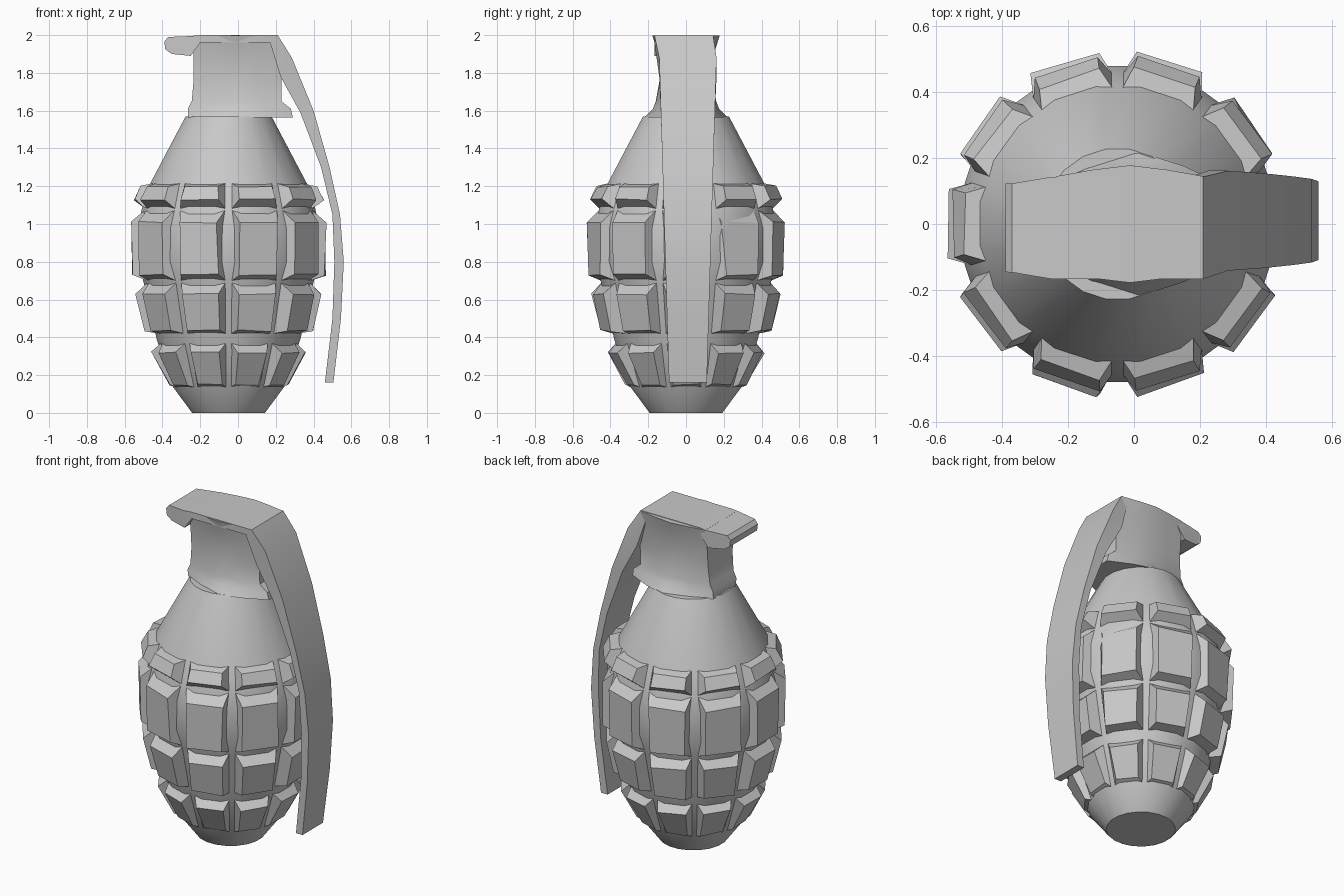
import bpy, bmesh, random
from math import sin, cos, pi
from mathutils import Vector, Matrix

random.seed(4)
cube = bpy.data.objects.get("Cube")
if cube:
    bpy.data.objects.remove(cube, do_unlink=True)

AXIS_X = -0.05      # the body sits slightly off centre
COLUMNS = 10
SIDES = 20

metal = bpy.data.materials.new("grey_metal")
metal.use_nodes = True
grey = (0.58, 0.58, 0.58, 1)
metal.diffuse_color = grey
metal.node_tree.nodes["Principled BSDF"].inputs["Base Color"].default_value = grey


def add_loft(bm, rings):
    """Skin a list of equal-length point rings and cap both ends."""
    loops = [[bm.verts.new(p) for p in ring] for ring in rings]
    for low, high in zip(loops, loops[1:]):
        for i in range(len(low)):
            j = (i + 1) % len(low)
            bm.faces.new((low[i], low[j], high[j], high[i]))
    bm.faces.new(loops[0][::-1])
    bm.faces.new(loops[-1])


def finish(bm, name, smooth_angle=None):
    """Turn a bmesh into a named object with the metal material."""
    bmesh.ops.recalc_face_normals(bm, faces=bm.faces)
    mesh = bpy.data.meshes.new(name)
    bm.to_mesh(mesh)
    bm.free()
    mesh.materials.append(metal)
    obj = bpy.data.objects.new(name, mesh)
    bpy.context.collection.objects.link(obj)
    if smooth_angle:
        bpy.ops.object.select_all(action='DESELECT')
        obj.select_set(True)
        bpy.context.view_layer.objects.active = obj
        bpy.ops.object.shade_smooth_by_angle(angle=smooth_angle)
    return obj


# Core: turned profile of (radius, height), visible in the grooves
core_profile = [(0.195, 0), (0.3, 0.14), (0.385, 0.39), (0.455, 0.69),
                (0.485, 0.8), (0.485, 0.98), (0.465, 1.08), (0.425, 1.205),
                (0.23, 1.57)]


def core_radius(z):
    for (r0, z0), (r1, z1) in zip(core_profile, core_profile[1:]):
        if z <= z1:
            return r0 + (r1 - r0) * (z - z0) / (z1 - z0)
    return core_profile[-1][0]


bm = bmesh.new()
add_loft(bm, [[(AXIS_X + r * cos(2 * pi * (i + 0.5) / SIDES),
                r * sin(2 * pi * (i + 0.5) / SIDES), z)
               for i in range(SIDES)] for r, z in core_profile])
finish(bm, "body_core", 0.4)

# Raised blocks: base bottom, face bottom, face top, base top, face radii
rows = {
    "lower": (0.135, 0.15, 0.32, 0.37, 0.315, 0.405),
    "lower_middle": (0.42, 0.435, 0.63, 0.69, 0.445, 0.49),
    "upper_middle": (0.70, 0.73, 1.01, 1.075, 0.51, 0.515),
    "upper": (1.08, 1.13, 1.2, 1.215, 0.5, 0.465),
}


def rectangle(bottom, top, r_bottom, r_top, width, wobble=0):
    """Four corners of a block section, facing +x."""
    corners = []
    for r, z, side in ((r_bottom, bottom, -1), (r_bottom, bottom, 1),
                       (r_top, top, 1), (r_top, top, -1)):
        jitter = Vector([random.uniform(-wobble, wobble) for _ in "xyz"])
        corners.append(Vector((r, side * width * r, z)) + jitter)
    return corners


for name, (z0, z1, z2, z3, r_low, r_high) in rows.items():
    bm = bmesh.new()
    for column in range(COLUMNS):
        base = rectangle(z0, z3, core_radius(z0) * 0.945,
                         core_radius(z3) * 0.945, 0.285)
        face = rectangle(z1, z2, r_low, r_high, 0.205, 0.005)
        # One block beside the lever has a chipped upper corner
        if name == "upper_middle" and column == 1:
            face[3].x -= 0.05
        turn = (Matrix.Translation((AXIS_X, 0, 0))
                @ Matrix.Rotation(2 * pi * column / COLUMNS, 4, 'Z'))
        add_loft(bm, [[turn @ p for p in ring] for ring in (base, face)])
    finish(bm, name + "_blocks")

# Head: collar, waist and flared top, as (z, left, right, end and middle half widths)
head_rings = [(1.565, -0.265, 0.29, 0.11, 0.22),
              (1.61, -0.265, 0.28, 0.115, 0.175),
              (1.65, -0.245, 0.23, 0.115, 0.16),
              (1.76, -0.235, 0.23, 0.12, 0.14),
              (1.9, -0.235, 0.25, 0.13, 0.148),
              (1.997, -0.235, 0.21, 0.145, 0.178)]


def head_ring(z, left, right, end, middle):
    bulge = (0, 0.6, 1, 0.6, 0)
    points = []
    for side in (-1, 1):
        for i in range(5)[::-side]:
            x = left + (right - left) * i / 4
            points.append((x, side * (end + (middle - end) * bulge[i]), z))
    return points


bm = bmesh.new()
add_loft(bm, [head_ring(*ring) for ring in head_rings])
finish(bm, "fuse_head", 0.5)

# Safety lever: top plate with rounded lip, running into the long curved arm
lever_path = [((-0.39, 1.965), (-0.385, 1.925)), ((-0.37, 1.99), (-0.35, 1.9)),
              ((-0.25, 1.995), (-0.25, 1.89)), ((-0.2, 2), (-0.2, 1.96)),
              ((0.21, 2), (0.17, 1.96)), ((0.285, 1.88), (0.225, 1.78)),
              ((0.4, 1.6), (0.33, 1.59)), ((0.485, 1.3), (0.44, 1.3)),
              ((0.54, 1.05), (0.5, 1.05)), ((0.56, 0.8), (0.51, 0.8)),
              ((0.545, 0.5), (0.5, 0.5)), ((0.505, 0.16), (0.46, 0.16))]


def lever_section(outer, inner):
    half = 0.1 + 0.03 * (outer[1] - 0.16)
    shift = 0.01 if outer[0] > 0.25 else -0.012
    if outer[0] < -0.3:
        half *= 0.87
    return [(x, shift + side * half, z)
            for side, (x, z) in ((-1, outer), (1, outer), (1, inner), (-1, inner))]


bm = bmesh.new()
add_loft(bm, [lever_section(*pair) for pair in lever_path])
finish(bm, "safety_lever", 0.4)
